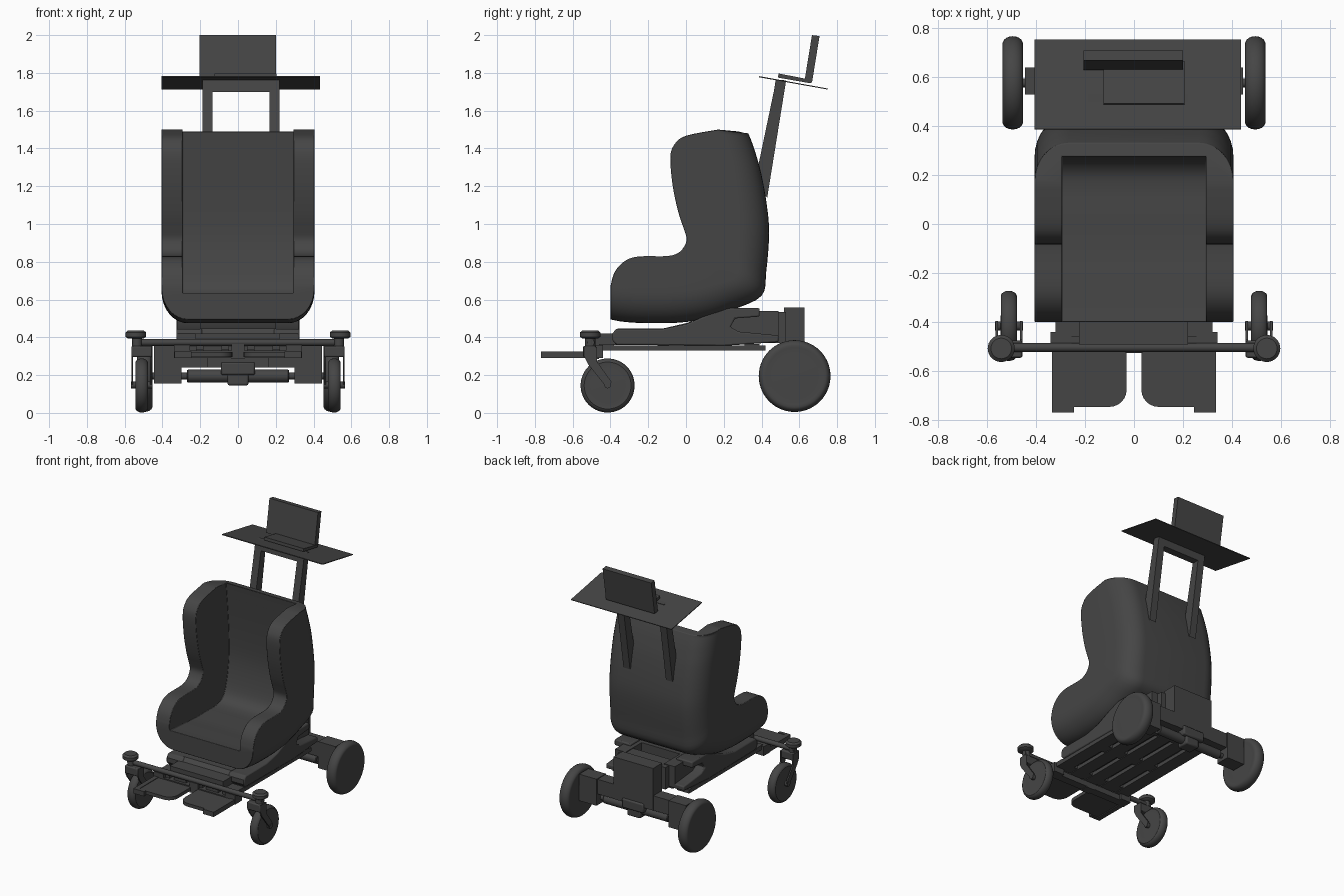
import bpy, bmesh, math
from mathutils import Vector, Matrix

if "Cube" in bpy.data.objects:
    bpy.data.objects.remove(bpy.data.objects["Cube"])

dark = bpy.data.materials.new("dark_grey")
dark.diffuse_color = (0.06, 0.06, 0.06, 1)
dark.use_nodes = True
dark.node_tree.nodes["Principled BSDF"].inputs["Base Color"].default_value = dark.diffuse_color


def make(name, verts, faces, bevel=0, seg=2, smooth=True):
    me = bpy.data.meshes.new(name)
    me.from_pydata([tuple(v) for v in verts], [], faces)
    bm = bmesh.new()
    bm.from_mesh(me)
    bmesh.ops.recalc_face_normals(bm, faces=bm.faces)
    bm.to_mesh(me)
    bm.free()
    ob = bpy.data.objects.new(name, me)
    bpy.context.collection.objects.link(ob)
    me.materials.append(dark)
    if bevel:
        m = ob.modifiers.new("bevel", 'BEVEL')
        m.width, m.segments, m.limit_method = bevel, seg, 'ANGLE'
        m.angle_limit = math.radians(50)
    if smooth:
        bpy.ops.object.select_all(action='DESELECT')
        bpy.context.view_layer.objects.active = ob
        ob.select_set(True)
        bpy.ops.object.shade_smooth_by_angle(angle=math.radians(35))
    return ob


def loft(name, rings, cap=True, **kw):
    n = len(rings[0])
    faces = [(i*n+j, i*n+(j+1) % n, (i+1)*n+(j+1) % n, (i+1)*n+j)
             for i in range(len(rings)-1) for j in range(n)]
    if cap:
        faces += [tuple(range(n)), tuple(range((len(rings)-1)*n, len(rings)*n))]
    return make(name, [v for r in rings for v in r], faces, **kw)


def prism(name, pts, a, b, axis='x', **kw):
    f = (lambda p, h: (h, p[0], p[1])) if axis == 'x' else (lambda p, h: (p[0], p[1], h))
    return loft(name, [[f(p, h) for p in pts] for h in (a, b)], **kw)


def box(name, x0, x1, y0, y1, z0, z1, **kw):
    return prism(name, [(y0, z0), (y1, z0), (y1, z1), (y0, z1)], x0, x1, **kw)


def lathe(name, prof, origin, direction, n=40):
    """prof: (radius, distance along direction)"""
    q = Vector(direction).to_track_quat('Z', 'Y')
    rings = [[Vector(origin) + q @ Vector((r*math.cos(2*math.pi*k/n), r*math.sin(2*math.pi*k/n), h))
              for k in range(n)] for r, h in prof]
    return loft(name, rings)


def rod(name, p0, p1, r, n=20):
    d = Vector(p1) - Vector(p0)
    return lathe(name, [(r, 0), (r, d.length)], p0, d, n)


def wheel(name, x, y, z, r, w):
    prof = [(r*.25, -w*.5), (r*.62, -w*.48), (r*.8, -w*.47)]
    for k in range(9):
        a = math.radians(-80 + 20*k)
        prof.append((r*.84 + r*.16*math.cos(a), w*.5*math.sin(a)))
    prof += [(r*.8, w*.47), (r*.62, w*.48), (r*.25, w*.5)]
    lathe(name, prof, (x, y, z), (1, 0, 0), 56)


# Seat shell: outer, inner and side-wing edge lines lofted from front to top (y, z each)
stations = [
    (-.40, .495, -.40, .635, -.40, .67), (-.35, .485, -.36, .63, -.378, .745),
    (-.28, .478, -.30, .625, -.325, .803), (-.20, .475, -.22, .62, -.25, .828),
    (-.05, .477, -.10, .61, -.10, .83), (.10, .497, .05, .61, -.04, .848),
    (.25, .547, .15, .61, -.01, .88), (.40, .62, .22, .63, .003, .92),
    (.425, .75, .27, .70, -.01, .97), (.44, .95, .31, .90, -.04, 1.06),
    (.428, 1.10, .31, 1.10, -.07, 1.20), (.40, 1.26, .295, 1.30, -.083, 1.35),
    (.37, 1.37, .285, 1.40, -.062, 1.42), (.35, 1.43, .28, 1.45, 0, 1.467),
    (.33, 1.48, .275, 1.49, .17, 1.50)]


def dense(st, m=4):
    out = []
    for i in range(len(st)-1):
        p = [st[max(i-1, 0)], st[i], st[i+1], st[min(i+2, len(st)-1)]]
        for k in range(m):
            t = k/m
            out.append([.5*(2*b + (c-a)*t + (2*a-5*b+4*c-d)*t*t + (3*b-a-3*c+d)*t**3)
                        for a, b, c, d in zip(*p)])
    return out + [list(st[-1])]


rings = []
for oy, oz, sy, sz, wy, wz in dense(stations):
    O, W = Vector((oy, oz)), Vector((wy, wz))
    dist = (W-O).length
    dep, dirn, rx = min(.17, .9*dist), (W-O).normalized(), .14
    half = [(.293, wy, wz), (.405, wy, wz)]
    for k in range(9):
        a = math.radians(90*k/8)
        p = O + dirn*dep*(1-math.sin(a))
        half.append((.405-rx+rx*math.cos(a), p.x, p.y))
    half.insert(0, (.293, sy, sz))
    rings.append(half + [(-x, y, z) for x, y, z in reversed(half)])
loft("seat_shell", rings, bevel=.01)

# Rear support frame for the tray
for x in (-.161, .193):
    prism("tray_post", [(.475, 1.75), (.53, 1.76), (.43, 1.14), (.36, 1.2)], x-.027, x+.027)
prism("tray_post_bridge", [(.465, 1.70), (.52, 1.70), (.53, 1.76), (.475, 1.765)], -.188, .22)

# Tray, laptop base and screen
prism("tray", [(.385, 1.777), (.75, 1.712), (.751, 1.717), (.386, 1.783)], -.405, .435)
prism("laptop_base", [(.487, 1.775), (.66, 1.745), (.664, 1.763), (.49, 1.797)], -.125, .205)
prism("laptop_screen", [(.627, 1.755), (.667, 1.748), (.707, 1.995), (.667, 2.0)], -.205, .2)

# Seat base: two side beams, centre tray and underside slats
beam = [(-.37, .36), (.2, .355), (.49, .375), (.49, .41), (.28, .43), (.235, .455), (.26, .50),
        (.39, .51), (.39, .555), (.22, .555), (.14, .53), (0, .47), (-.12, .445), (-.37, .445),
        (-.39, .42), (-.39, .385)]
for s in (-1, 1):
    prism("side_beam", beam, s*.19, s*.325, bevel=.008)
    box("side_beam_inner_rail", s*.16, s*.25, .2, .49, .40, .54)
prism("seat_support", [(-.385, .37), (.3, .37), (.3, .54), (.2, .535), (0, .475), (-.12, .447),
                       (-.36, .447), (-.385, .42)], -.2, .2)
for x in (-.27, -.135, 0, .135, .27):
    box("underside_slat", x-.05, x+.05, -.50, .42, .33, .357)
for y in (-.42, -.05, .35):
    box("underside_crosspiece", -.32, .32, y-.04, y+.04, .335, .365)
box("front_hanger", -.225, .22, -.49, -.36, .36, .42)

# Drive unit at the rear
box("battery_box", -.165, .165, .52, .628, .24, .557)
box("drive_link", -.2, .2, .40, .53, .37, .535)
lathe("motor", [(.03, -.27), (.034, -.265), (.034, .265), (.03, .27)], (0, .575, .195), (1, 0, 0))
box("gear_case", -.09, .09, .515, .64, .20, .27, bevel=.01)
box("gear_case_foot", -.055, .055, .53, .625, .145, .21, bevel=.01)
rod("rear_axle", (-.5, .575, .195), (.5, .575, .195), .018)
box("axle_top_beam", -.31, .31, .53, .625, .24, .35)

# Crossbar at the front, with bracket plates
rod("front_crossbar", (-.56, -.503, .373), (.56, -.503, .373), .018)
box("crossbar_plate", -.34, .34, -.52, -.46, .29, .33)
box("crossbar_hub", -.035, .035, -.525, -.46, .285, .365)

for s in (-1, 1):
    # Rear wheel and its axle housing
    wheel("rear_wheel", s*.494, .575, .195, .19, .083)
    box("axle_housing", s*.30, s*.445, .527, .637, .155, .355)
    # Front caster
    cx = s*.51
    wheel("caster_wheel", cx, -.415, .145, .143, .066)
    lathe("caster_knob", [(.04, .393), (.055, .403), (.055, .425), (.042, .437)],
          (s*.541, -.507, 0), (0, 0, 1), 32)
    rod("caster_stem", (s*.535, -.507, .30), (s*.535, -.507, .40), .027)
    box("caster_fork_top", cx-.055, cx+.055, -.545, -.475, .295, .355, bevel=.008)
    for d in (-1, 1):
        fx = cx + d*.05
        prism("caster_fork_blade", [(-.54, .35), (-.47, .35), (-.47, .27), (-.395, .165),
                                    (-.40, .14), (-.425, .14), (-.52, .26), (-.54, .30)],
              fx-.005, fx+.005)
    rod("caster_axle", (cx-.057, -.415, .148), (cx+.057, -.415, .148), .018)
    # Footplate with rounded inner corners and an outer rail
    arc = [(s*(.10-.07*math.sin(math.radians(a))), -.675-.07*math.cos(math.radians(a)))
           for a in range(0, 91, 15)]
    prism("footplate", [(s*.305, -.52), (s*.305, -.745)] + arc + [(s*.03, -.52)],
          .297, .322, axis='z')
    prism("footplate_rail", [(s*.335, -.44), (s*.335, -.768), (s*.245, -.768), (s*.245, -.745),
                             (s*.30, -.745), (s*.30, -.44)], .29, .326, axis='z')
    box("footplate_bracket", s*.255, s*.34, -.52, -.44, .29, .36)
